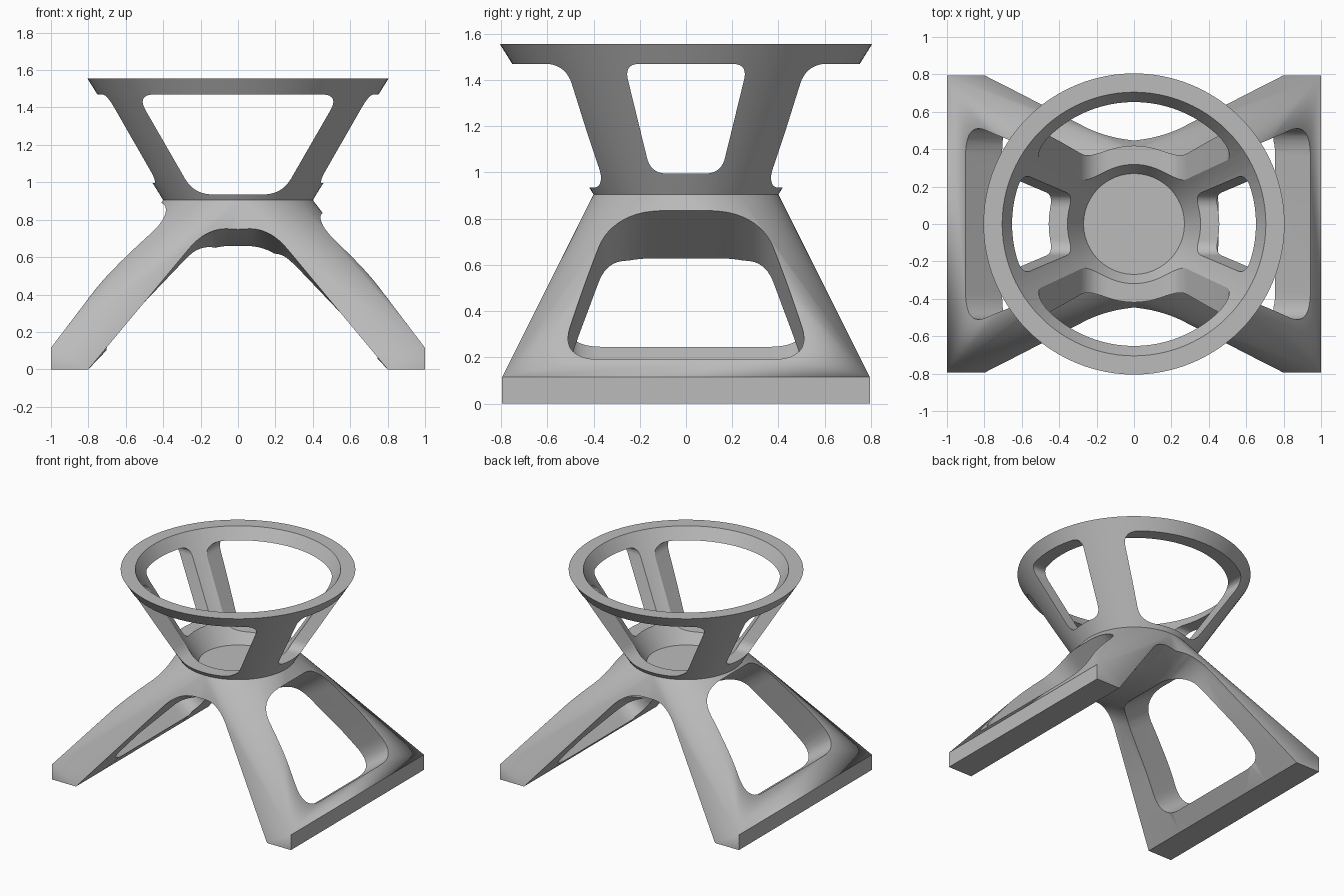
import bpy, bmesh
from math import sin, cos, pi
from mathutils import Vector

if "Cube" in bpy.data.objects:
    bpy.data.objects.remove(bpy.data.objects["Cube"])

SEG = 96          # sides of every circle, divisible by four
QUARTER = SEG // 4


def make_object(name, bm):
    bmesh.ops.triangulate(bm, faces=bm.faces)
    bmesh.ops.recalc_face_normals(bm, faces=bm.faces)
    mesh = bpy.data.meshes.new(name)
    bm.to_mesh(mesh)
    bm.free()
    obj = bpy.data.objects.new(name, mesh)
    bpy.context.collection.objects.link(obj)
    return obj


def circle(r, z):
    return [(r * cos(2 * pi * i / SEG), r * sin(2 * pi * i / SEG), z) for i in range(SEG)]


def bridge(bm, a, b):
    for i in range(len(a)):
        bm.faces.new((a[i - 1], a[i], b[i], b[i - 1]))


def loft(name, sections):
    """Capped solid through a row of sections with equal point counts."""
    bm = bmesh.new()
    rings = [[bm.verts.new(p) for p in section] for section in sections]
    for a, b in zip(rings, rings[1:]):
        bridge(bm, a, b)
    bm.faces.new(rings[0])
    bm.faces.new(rings[-1])
    return make_object(name, bm)


def rounded(points, cuts, steps=10):
    """Round the corners of a polygon; each cut is the length taken off its sides."""
    pts = [Vector(p) for p in points]
    out = []
    for i, (p, cut) in enumerate(zip(pts, cuts)):
        if cut == 0:
            out.append(p)
            continue
        a = p + (pts[i - 1] - p).normalized() * cut
        b = p + (pts[(i + 1) % len(pts)] - p).normalized() * cut
        for k in range(steps + 1):
            t = k / steps
            out.append(a * (1 - t) ** 2 + p * 2 * t * (1 - t) + b * t ** 2)
    return out


def trapezoid(bottom, top, z0, z1, cut_bottom, cut_top):
    return rounded([(-bottom, z0), (bottom, z0), (top, z1), (-top, z1)],
                   [cut_bottom, cut_bottom, cut_top, cut_top])


NECK_Z, RIM_Z, NECK_R, RIM_R = 0.905, 1.555, 0.4, 0.805
FOOT_Y, FOOT_Z, FOOT_X, CREASE_Y = 0.795, 0.115, 0.8, 0.665

# Solid body: two splayed legs meeting in a crease, a round neck, a flared bowl
bm = bmesh.new()
neck, rim = [[bm.verts.new(p) for p in circle(r, z)]
             for r, z in ((NECK_R, NECK_Z), (RIM_R, RIM_Z))]
bridge(bm, neck, rim)
bm.faces.new(rim)
crease = {s: bm.verts.new((0, s * CREASE_Y, 0)) for s in (1, -1)}
tops, bottoms, inners = [], [], []
for q, (sx, sy) in enumerate(((1, 1), (-1, 1), (-1, -1), (1, -1))):
    top = bm.verts.new((sx, sy * FOOT_Y, FOOT_Z))
    bottom = bm.verts.new((sx, sy * FOOT_Y, 0))
    inner = bm.verts.new((sx * FOOT_X, sy * FOOT_Y, 0))
    for i in range(q * QUARTER, (q + 1) * QUARTER):
        bm.faces.new((top, neck[i], neck[(i + 1) % SEG]))
    bm.faces.new((top, bottom, inner))
    bm.faces.new((top, inner, crease[sy]))
    bm.faces.new((top, crease[sy], neck[(2 - sy) * QUARTER]))
    tops.append(top)
    bottoms.append(bottom)
    inners.append(inner)
for front, back, i in ((3, 0, 0), (2, 1, 2 * QUARTER)):
    bm.faces.new((bottoms[front], bottoms[back], tops[back], tops[front]))
    bm.faces.new((tops[front], tops[back], neck[i]))
bm.faces.new((bottoms[0], inners[0], crease[1], inners[1], bottoms[1],
              bottoms[2], inners[2], crease[-1], inners[3], bottoms[3]))
stand = make_object("stand", bm)

# Bowl hollow, parallel to the flared outside
flare = (RIM_R - NECK_R) / (RIM_Z - NECK_Z)
cutters = [loft("bowl_hollow", [circle(RIM_R - 0.1 - flare * (RIM_Z - z), z)
                                for z in (0.856, 1.65)])]

# Bowl windows, straight through in both directions
front_window = trapezoid(0.235, 0.543, 0.935, 1.47, 0.1, 0.1)
side_window = trapezoid(0.152, 0.268, 0.995, 1.47, 0.07, 0.07)
cutters.append(loft("front_bowl_window", [[(p.x, y, p.y) for p in front_window]
                                          for y in (-1, 1)]))
cutters.append(loft("side_bowl_window", [[(x, p.x, p.y) for p in side_window]
                                         for x in (-1, 1)]))

# Arch between the legs, level in the middle and higher toward both ends
arch = rounded([(-FOOT_X, -0.1), (-FOOT_X, 0), (-0.17, 0.66),
                (0.17, 0.66), (FOOT_X, 0), (FOOT_X, -0.1)], [0, 0, 0.13, 0.13, 0, 0])
half = [(0.25, 1), (0.46, 1.144), (1, 1.144)]
stations = [(-y, rise) for y, rise in reversed(half)] + half
cutters.append(loft("arch", [[(p.x, y, p.y * rise) for p in arch]
                             for y, rise in stations]))

# Leg windows, cut square to the sloping sides
foot = Vector((1, 0, FOOT_Z))
slope = (Vector((NECK_R, 0, NECK_Z)) - foot).normalized()
normal = Vector((slope.z, 0, -slope.x))
leg_window = trapezoid(0.55, 0.33, 0.094, 0.905, 0.19, 0.18)


def leg_section(depth, side, shift):
    section = []
    for p in leg_window:
        q = foot + slope * (p.y + shift) + normal * depth
        section.append((side * q.x, p.x, q.z))
    return section


for side, shift in ((1, 0), (-1, 0.07)):
    cutters.append(loft("leg_window", [leg_section(depth, side, shift)
                                       for depth in (-0.42, 0.2)]))

# Cut everything out of the body
bpy.ops.object.select_all(action='DESELECT')
bpy.context.view_layer.objects.active = stand
stand.select_set(True)
for cutter in cutters:
    cutter.hide_render = True
    mod = stand.modifiers.new(cutter.name, 'BOOLEAN')
    mod.operation = 'DIFFERENCE'
    mod.solver = 'EXACT'
    mod.object = cutter
    bpy.ops.object.modifier_apply(modifier=mod.name)
    bpy.data.objects.remove(cutter)

# Plain grey finish
grey = bpy.data.materials.new("light_grey")
grey.use_nodes = True
colour = (0.5, 0.5, 0.5, 1)
grey.diffuse_color = colour
grey.node_tree.nodes["Principled BSDF"].inputs["Base Color"].default_value = colour
stand.data.materials.clear()
stand.data.materials.append(grey)
bpy.ops.object.shade_smooth_by_angle(angle=pi / 7)
